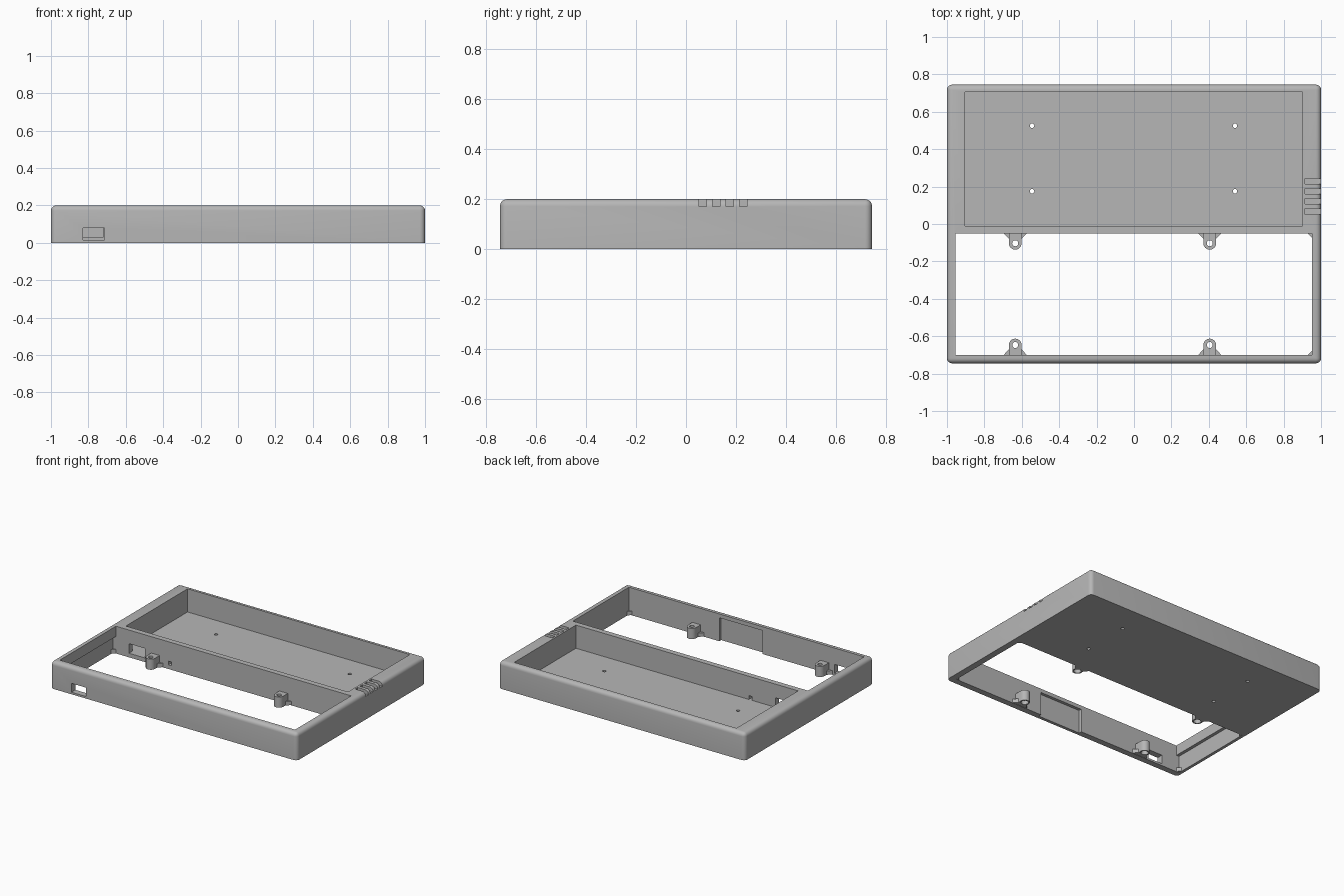
import bpy, bmesh, math

if "Cube" in bpy.data.objects:
    bpy.data.objects.remove(bpy.data.objects["Cube"], do_unlink=True)

# Single plastic colour
grey = bpy.data.materials.new("grey_plastic")
grey.use_nodes = True
colour = (0.47, 0.47, 0.47, 1)
grey.diffuse_color = colour
grey.node_tree.nodes["Principled BSDF"].inputs["Base Color"].default_value = colour


def add_object(name, bm):
    bmesh.ops.recalc_face_normals(bm, faces=bm.faces)
    mesh = bpy.data.meshes.new(name)
    bm.to_mesh(mesh)
    bm.free()
    mesh.materials.append(grey)
    obj = bpy.data.objects.new(name, mesh)
    bpy.context.collection.objects.link(obj)
    return obj


def prism(name, outline, z0, z1):
    """Extrude a plan outline upward."""
    bm = bmesh.new()
    face = bm.faces.new([bm.verts.new((x, y, z0)) for x, y in outline])
    top = bmesh.ops.extrude_face_region(bm, geom=[face])["geom"]
    verts = [v for v in top if isinstance(v, bmesh.types.BMVert)]
    bmesh.ops.translate(bm, verts=verts, vec=(0, 0, z1 - z0))
    return add_object(name, bm)


def box(x0, x1, y0, y1, z0, z1, name="cutter"):
    return prism(name, [(x0, y0), (x1, y0), (x1, y1), (x0, y1)], z0, z1)


def cylinder(x, y, r, z0, z1, sides=24):
    steps = [2 * math.pi * i / sides for i in range(sides)]
    return prism("cutter", [(x + r * math.cos(a), y + r * math.sin(a)) for a in steps], z0, z1)


def cut(target, cutter):
    mod = target.modifiers.new("cut", "BOOLEAN")
    mod.operation = "DIFFERENCE"
    mod.solver = "EXACT"
    mod.object = cutter
    bpy.context.view_layer.objects.active = target
    bpy.ops.object.modifier_apply(modifier=mod.name)
    bpy.data.objects.remove(cutter, do_unlink=True)


def smooth(obj):
    bpy.ops.object.select_all(action="DESELECT")
    obj.select_set(True)
    bpy.context.view_layer.objects.active = obj
    bpy.ops.object.shade_smooth_by_angle(angle=math.radians(30))


# Case body: rounded everywhere except around the base
D = 0.745
bm = bmesh.new()
bmesh.ops.create_cube(bm, size=1)
for v in bm.verts:
    v.co = (v.co.x * 2, v.co.y * 2 * D, (v.co.z + 0.5) * 0.2)
edges = [e for e in bm.edges if max(v.co.z for v in e.verts) > 0.1]
bmesh.ops.bevel(bm, geom=edges, offset=0.028, segments=5, profile=0.5, affect="EDGES")
case = add_object("case", bm)

# Rear tray, open front bay, and the undercut in the bay's side wall
cut(case, box(-0.903, 0.9, -0.01, 0.705, 0.03, 0.3))
cut(case, box(-0.955, 0.953, -0.7, -0.05, -0.1, 0.3))
cut(case, box(-0.978, -0.9, -0.7, -0.05, -0.1, 0.125))

# Shallow recess inside the front wall
cut(case, box(-0.13, 0.22, -0.722, -0.65, -0.1, 0.172))

# Port in the front wall, cable openings in the divider
cut(case, box(-0.83, -0.713, -0.8, -0.65, 0.015, 0.08))
cut(case, box(-0.85, -0.72, -0.1, 0.02, 0.03, 0.1))
cut(case, box(-0.53, -0.503, -0.1, 0.02, 0.03, 0.058))

# Vent slots across the side rim
for i in range(4):
    y = 0.067 + i * 0.054
    cut(case, box(0.913, 1.1, y - 0.015, y + 0.015, 0.17, 0.3))

# Screw holes in the tray floor
for x in (-0.545, 0.54):
    for y in (0.175, 0.525):
        cut(case, cylinder(x, y, 0.012, -0.1, 0.1, 16))
smooth(case)

# Mounting lugs with flared feet, on both long walls of the bay
for side, wall, d in (("front", -0.7, 1), ("rear", -0.05, -1)):
    for end, cx in (("right", -0.635), ("left", 0.405)):
        hole_y = wall + d * 0.053
        arc = [math.pi * i / 12 for i in range(13)]
        outline = [(cx + 0.034 * math.cos(a), hole_y + d * 0.034 * math.sin(a)) for a in arc]
        root = wall - d * 0.004
        outline += [(cx - 0.034, root), (cx + 0.034, root)]
        lug = prism(f"{side}_{end}_lug", outline, 0.002, 0.08)
        cut(lug, cylinder(cx, hole_y, 0.016, -0.1, 0.2))
        cut(lug, cylinder(cx, hole_y, 0.025, -0.1, 0.03))
        smooth(lug)
        for s in (-1, 1):
            foot = [(cx + s * 0.033, root), (cx + s * 0.066, root), (cx + s * 0.033, wall + d * 0.03)]
            prism(f"{side}_{end}_lug_foot", foot, 0.002, 0.03)

# Small corner gussets in the bay
for side, wall, d in (("front", -0.7, 1), ("rear", -0.05, -1)):
    for end, x, s in (("right", -0.978, 1), ("left", 0.953, -1)):
        corner = [(x - s * 0.003, wall - d * 0.003), (x + s * 0.027, wall - d * 0.003),
                  (x - s * 0.003, wall + d * 0.027)]
        prism(f"{side}_{end}_gusset", corner, 0.002, 0.03)
